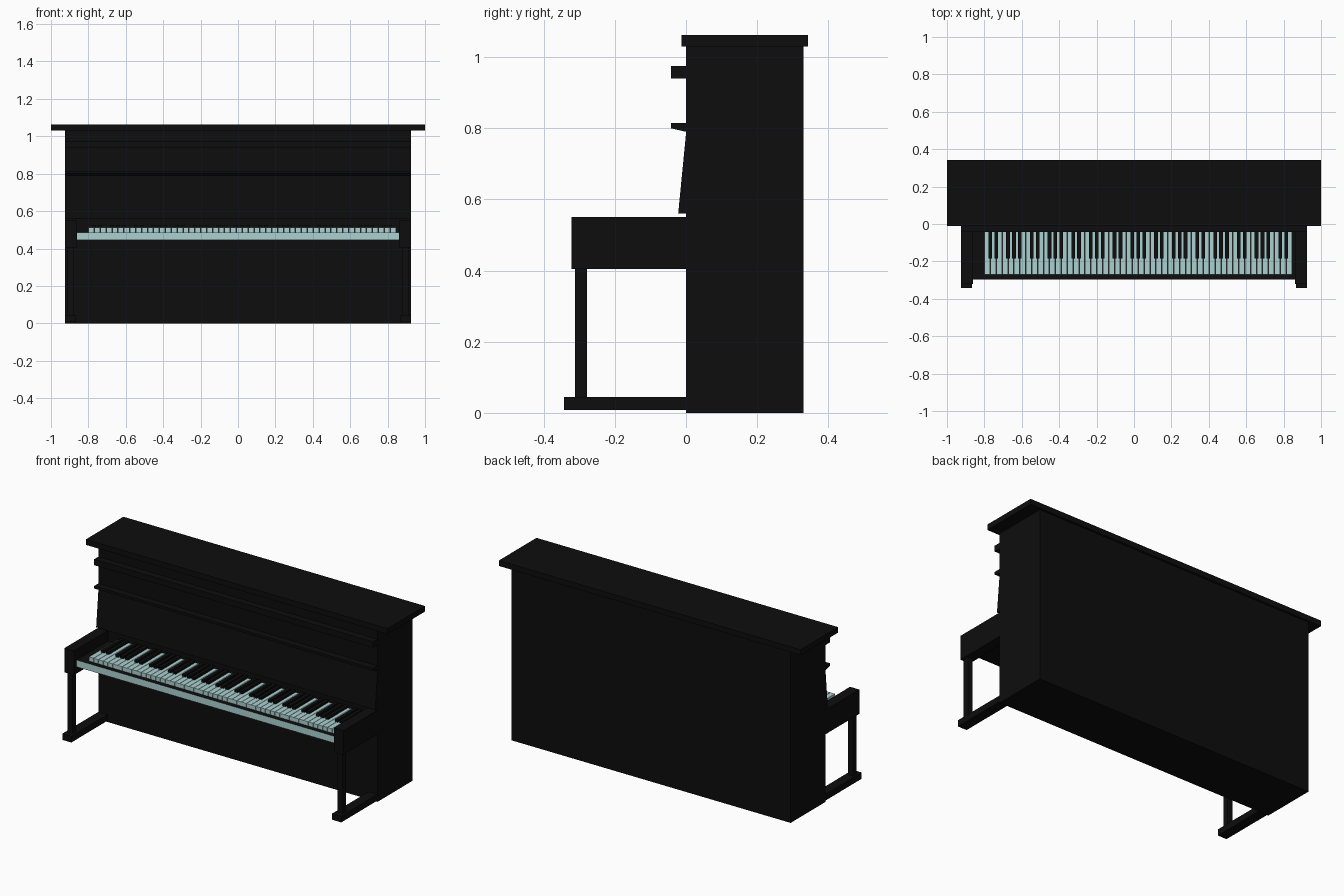
import bpy, bmesh

if "Cube" in bpy.data.objects:
    bpy.data.objects.remove(bpy.data.objects["Cube"])


def material(name, rgb):
    m = bpy.data.materials.new(name)
    m.diffuse_color = (*rgb, 1)
    m.use_nodes = True
    m.node_tree.nodes["Principled BSDF"].inputs["Base Color"].default_value = m.diffuse_color
    return m


BLACK = material("black lacquer", (0.004, 0.004, 0.004))
IVORY = material("pale blue ivory", (0.42, 0.64, 0.64))


def finish(name, bm, *mats):
    bmesh.ops.recalc_face_normals(bm, faces=bm.faces)
    me = bpy.data.meshes.new(name)
    bm.to_mesh(me)
    bm.free()
    for m in mats:
        me.materials.append(m)
    ob = bpy.data.objects.new(name, me)
    bpy.context.collection.objects.link(ob)
    return ob


def add_box(bm, x, y, z):
    """Add a box given (min, max) ranges."""
    vs = bmesh.ops.create_cube(bm, size=1)["verts"]
    for v in vs:
        v.co = [r[0] if c < 0 else r[1] for c, r in zip(v.co, (x, y, z))]


def box(name, x, y, z, mat=BLACK):
    bm = bmesh.new()
    add_box(bm, x, y, z)
    return finish(name, bm, mat)


def extrusion(name, profile, half_width):
    """Extrude a (y, z) profile along x."""
    bm = bmesh.new()
    face = bm.faces.new([bm.verts.new((-half_width, y, z)) for y, z in profile])
    ext = bmesh.ops.extrude_face_region(bm, geom=[face])["geom"]
    for v in ext:
        if isinstance(v, bmesh.types.BMVert):
            v.co.x = half_width
    return finish(name, bm, BLACK)


W = 0.925

# Case, lid and front trim
box("case", (-W, W), (0, 0.33), (0, 1.03))
box("lid", (-1, 1), (-0.012, 0.343), (1.03, 1.063))
box("upper_rail", (-W, W), (-0.042, 0.001), (0.94, 0.975))
extrusion("music_shelf", [(0.001, 0.79), (-0.042, 0.80), (-0.042, 0.815), (0.001, 0.815)], W)
extrusion("front_panel", [(0.001, 0.56), (-0.022, 0.56), (0, 0.785), (0.001, 0.785)], W)

# Arms, legs and feet on both sides
for side, s in (("left", -1), ("right", 1)):
    def span(a, b):
        return tuple(sorted((s * a, s * b)))
    box(side + "_arm", span(0.862, W), (-0.322, 0.001), (0.405, 0.55))
    box(side + "_leg", span(0.878, 0.911), (-0.312, -0.278), (0.044, 0.406))
    box(side + "_foot", span(0.865, W), (-0.343, 0.001), (0.008, 0.045))

# Key bed with a pale front face
bed = box("key_bed", (-0.862, 0.862), (-0.298, 0.001), (0.445, 0.486))
bed.data.materials.append(IVORY)
for p in bed.data.polygons:
    if p.normal.y < -0.5:
        p.material_index = 1

# Keyboard: 52 white keys starting on C, black keys between by octave pattern
X0, X1, N = -0.80, 0.845, 52
pitch = (X1 - X0) / N
whites, blacks = bmesh.new(), bmesh.new()
for i in range(N):
    x = X0 + i * pitch
    add_box(whites, (x + 0.0012, x + pitch - 0.0012), (-0.27, 0), (0.486, 0.511))
    if i % 7 in (0, 1, 3, 4, 5) and i < N - 1:
        c = x + pitch
        add_box(blacks, (c - 0.010, c + 0.010), (-0.185, 0), (0.49, 0.525))
finish("white_keys", whites, IVORY)
finish("black_keys", blacks, BLACK)
